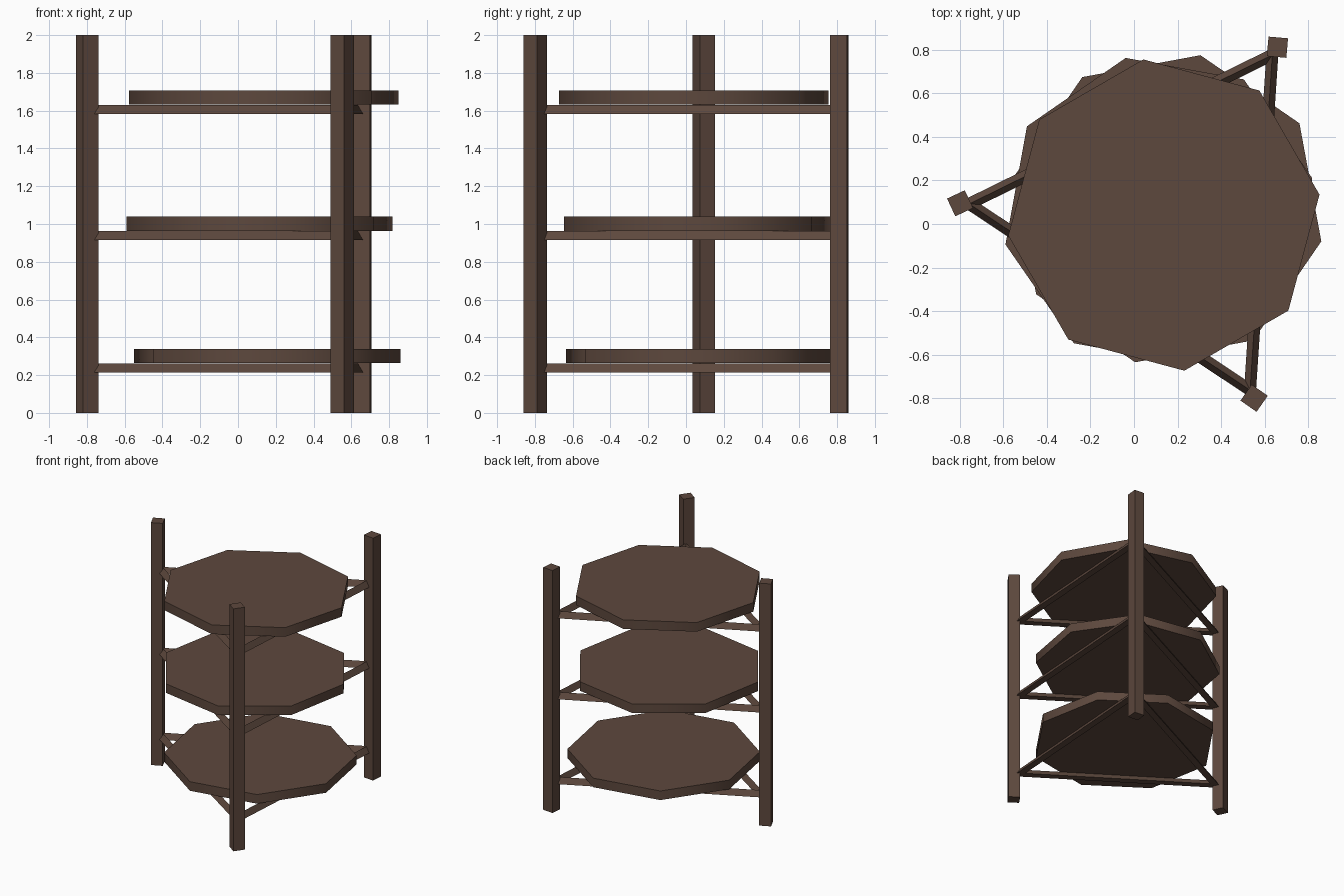
import bpy, bmesh, math
from mathutils import Vector

if "Cube" in bpy.data.objects:
    bpy.data.objects.remove(bpy.data.objects["Cube"])

wood = bpy.data.materials.new("dark brown wood")
wood.diffuse_color = (0.11, 0.065, 0.047, 1)
wood.use_nodes = True
wood.node_tree.nodes["Principled BSDF"].inputs["Base Color"].default_value = wood.diffuse_color

POSTS = [Vector((-0.798, 0.095, 0)), Vector((0.658, 0.811, 0)), Vector((0.551, -0.799, 0))]
CENTRE = (POSTS[0] + POSTS[1] + POSTS[2]) / 3


def make_object(name, bm):
    bmesh.ops.recalc_face_normals(bm, faces=bm.faces)
    mesh = bpy.data.meshes.new(name)
    bm.to_mesh(mesh)
    bm.free()
    mesh.materials.append(wood)
    obj = bpy.data.objects.new(name, mesh)
    bpy.context.collection.objects.link(obj)
    return obj


def prism(name, outline, offset):
    """Extrude a planar outline along an offset vector."""
    bm = bmesh.new()
    face = bm.faces.new([bm.verts.new(p) for p in outline])
    geom = bmesh.ops.extrude_face_region(bm, geom=[face], use_keep_orig=True)
    verts = [g for g in geom["geom"] if isinstance(g, bmesh.types.BMVert)]
    bmesh.ops.translate(bm, verts=verts, vec=offset)
    return make_object(name, bm)


def smooth(obj, angle):
    bpy.ops.object.select_all(action='DESELECT')
    obj.select_set(True)
    bpy.context.view_layer.objects.active = obj
    bpy.ops.object.shade_smooth_by_angle(angle=math.radians(angle))


def polygon(centre, radius, sides, start):
    return [centre + Vector((radius * math.cos(start + 2 * math.pi * i / sides),
                             radius * math.sin(start + 2 * math.pi * i / sides), 0))
            for i in range(sides)]


# Three square posts, each turned to suit the triangle
for i, p in enumerate(POSTS):
    square = polygon(p, 0.0635, 4, math.radians(250 - 120 * i))
    prism(f"post_{i + 1}", square, Vector((0, 0, 2)))

# Triangle of support rails under each shelf: three-sided section, ridge up
PROFILE = [(-0.0275, 0), (0.0275, 0), (0, 0.047)]
corners = [CENTRE + (p - CENTRE) * 0.955 for p in POSTS]
for level, z in enumerate((0.215, 0.915, 1.583)):
    for i in range(3):
        p = corners[i] + Vector((0, 0, z))
        q = corners[(i + 1) % 3] + Vector((0, 0, z))
        along = q - p
        side = along.normalized().cross(Vector((0, 0, 1)))
        section = [p + side * s + Vector((0, 0, h)) for s, h in PROFILE]
        prism(f"rail_{level + 1}_{i + 1}", section, along)

# Octagonal shelves, each slightly shifted and turned
SHELVES = [(0.155, 0.07, 0.264, -12), (0.114, 0.058, 0.964, 12.2), (0.137, 0.041, 1.632, 7.5)]
for i, (x, y, z, turn) in enumerate(SHELVES):
    octagon = polygon(Vector((x, y, z)), 0.72, 8, math.radians(turn))
    smooth(prism(f"shelf_{i + 1}", octagon, Vector((0, 0, 0.075))), 50)
